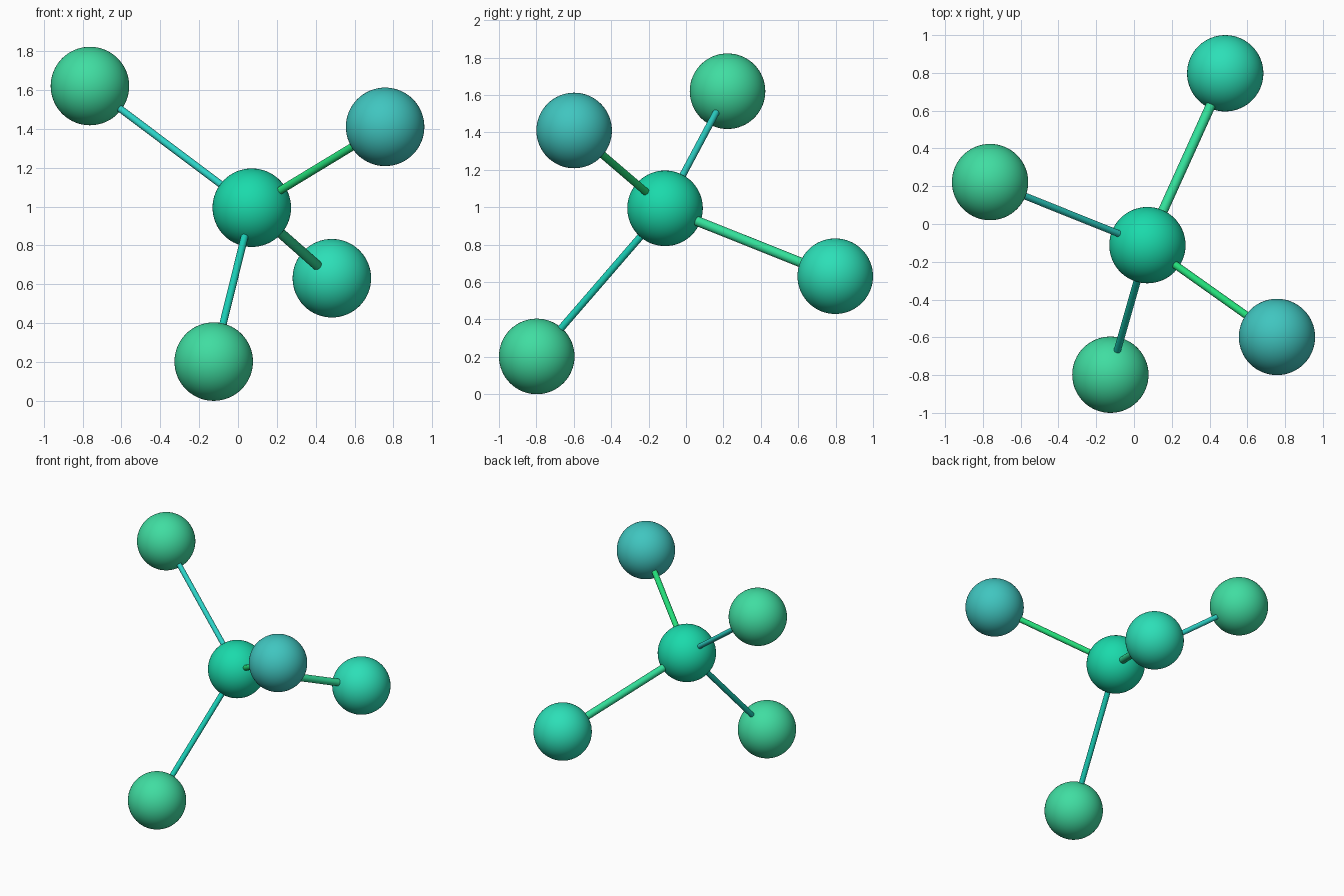
import bpy
from mathutils import Vector

if "Cube" in bpy.data.objects:
    bpy.data.objects.remove(bpy.data.objects["Cube"])

ATOM_RADIUS = 0.202


def material(name, rgb):
    # 0-255 display colour converted to linear
    mat = bpy.data.materials.new(name)
    mat.diffuse_color = [(c / 255) ** 2.2 for c in rgb] + [1.0]
    mat.use_nodes = True
    mat.node_tree.nodes["Principled BSDF"].inputs["Base Color"].default_value = mat.diffuse_color
    return mat


def finish(name, rgb):
    obj = bpy.context.object
    obj.name = name
    obj.data.materials.append(material(name + "_colour", rgb))
    bpy.ops.object.shade_smooth_by_angle()
    return obj


def atom(name, position, rgb):
    bpy.ops.mesh.primitive_uv_sphere_add(
        segments=64, ring_count=32, radius=ATOM_RADIUS, location=position)
    return finish(name, rgb)


def bond(name, start, end, radius, rgb):
    a, b = Vector(start), Vector(end)
    bpy.ops.mesh.primitive_cylinder_add(
        vertices=32, radius=radius, depth=(b - a).length, location=(a + b) / 2,
        rotation=(b - a).to_track_quat('Z', 'Y').to_euler())
    return finish(name, rgb)


# Central atom
centre = (0.071, -0.112, 0.994)
atom("centre_atom", centre, (32, 217, 170))

# Outer atoms, each joined to the centre by a bond:
# name, position, atom colour, bond radius, bond colour
outer = [
    ("upper_left", (-0.762, 0.222, 1.620), (66, 220, 160), 0.018, (48, 210, 198)),
    ("upper_right", (0.757, -0.598, 1.410), (66, 196, 190), 0.020, (40, 220, 120)),
    ("rear", (0.483, 0.798, 0.631), (48, 222, 182), 0.026, (54, 222, 152)),
    ("lower_front", (-0.125, -0.798, 0.202), (66, 220, 160), 0.019, (32, 206, 182)),
]
for name, position, atom_rgb, radius, bond_rgb in outer:
    atom(name + "_atom", position, atom_rgb)
    bond(name + "_bond", centre, position, radius, bond_rgb)
